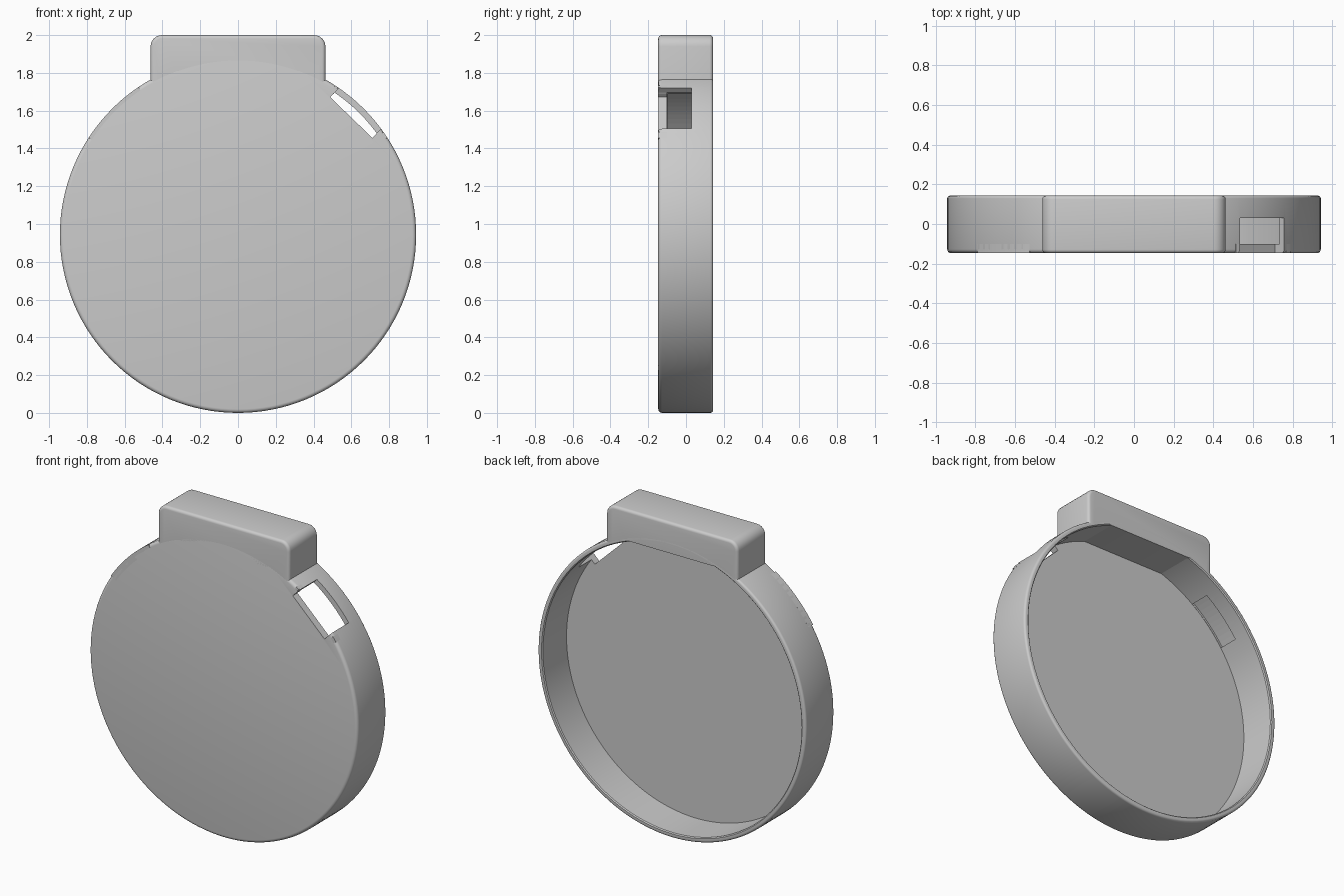
import bpy, bmesh
from math import sin, cos, radians, pi, sqrt
from mathutils import Matrix, Vector

if "Cube" in bpy.data.objects:
    bpy.data.objects.remove(bpy.data.objects["Cube"], do_unlink=True)

R, RI, CZ = 0.943, 0.91, 0.943          # outer radius, inner radius, centre height
FRONT, FLOOR, BACK = -0.147, -0.1, 0.143
BEV = 0.02

gray = bpy.data.materials.new("plain gray")
gray.use_nodes = True
gray.diffuse_color = (0.6, 0.6, 0.6, 1)
gray.node_tree.nodes["Principled BSDF"].inputs["Base Color"].default_value = (0.6, 0.6, 0.6, 1)


def finish(name, bm):
    bmesh.ops.recalc_face_normals(bm, faces=bm.faces)
    mesh = bpy.data.meshes.new(name)
    bm.to_mesh(mesh)
    bm.free()
    mesh.materials.append(gray)
    ob = bpy.data.objects.new(name, mesh)
    bpy.context.collection.objects.link(ob)
    return ob


def smooth(ob):
    bpy.ops.object.select_all(action='DESELECT')
    ob.select_set(True)
    bpy.context.view_layer.objects.active = ob
    bpy.ops.object.shade_smooth_by_angle(angle=radians(35))


def polar(r, a, y):
    return Vector((r * cos(a), y, CZ + r * sin(a)))


def cup():
    """Lathe the open-backed round tray about the y axis."""
    prof = [(R - BEV + BEV * sin(t), FRONT + BEV - BEV * cos(t)) for t in [i * pi / 8 for i in range(5)]]
    b = 0.014
    prof += [(R - b + b * cos(t), BACK - b + b * sin(t)) for t in [i * pi / 8 for i in range(5)]]
    prof += [(RI + 0.006, BACK), (RI, BACK - 0.006), (RI, FLOOR)]
    n = 128
    bm = bmesh.new()
    rings = [[bm.verts.new(polar(r, 2 * pi * i / n, y)) for i in range(n)] for r, y in prof]
    for p, q in zip(rings, rings[1:]):
        for i in range(n):
            j = (i + 1) % n
            bm.faces.new((p[i], p[j], q[j], q[i]))
    bm.faces.new(rings[0])
    bm.faces.new(rings[-1])
    return finish("round_tray", bm)


def arc_block(name, a0, a1, r0, r1, y0, y1):
    """Curved block between two angles, radii and depths."""
    n = 10
    bm = bmesh.new()
    rows = []
    for i in range(n + 1):
        a = radians(a0 + (a1 - a0) * i / n)
        rows.append([bm.verts.new(polar(r, a, y)) for r, y in ((r0, y0), (r1, y0), (r1, y1), (r0, y1))])
    for p, q in zip(rows, rows[1:]):
        for k in range(4):
            m = (k + 1) % 4
            bm.faces.new((p[k], p[m], q[m], q[k]))
    bm.faces.new(rows[0])
    bm.faces.new(rows[-1])
    return finish(name, bm)


def cut(ob, cutter):
    mod = ob.modifiers.new("cut", 'BOOLEAN')
    mod.operation, mod.solver, mod.object = 'DIFFERENCE', 'EXACT', cutter
    cutter.hide_render = True
    cutter.hide_set(True)


def top_tab():
    """Solid block with rounded corners, its underside following the tray wall."""
    w, c, top = 0.463, 0.06, 2.0
    half = [(w - c + c * cos(t), top - c + c * sin(t)) for t in [i * pi / 12 for i in range(7)]]
    under = [(x, CZ + sqrt(0.925 ** 2 - x * x)) for x in (0.463, 0.42, 0.37, 0.32)]
    under.append((0.29, CZ + sqrt(RI ** 2 - 0.29 ** 2)))
    right = under[::-1] + half
    outline = right + [(-x, z) for x, z in reversed(right)]
    bm = bmesh.new()
    f = bm.faces.new([bm.verts.new((x, FRONT, z)) for x, z in outline])
    ext = bmesh.ops.extrude_face_region(bm, geom=[f])
    bmesh.ops.translate(bm, vec=(0, BACK - FRONT, 0),
                        verts=[v for v in ext["geom"] if isinstance(v, bmesh.types.BMVert)])
    # round the front and back edges, except along the underside
    rim = []
    for e in bm.edges:
        a, b = (v.co for v in e.verts)
        if abs(a.y - b.y) < 0.001 and max(a.z, b.z) > 1.9:
            rim.append(e)
    bmesh.ops.bevel(bm, geom=rim, offset=BEV * 0.9, segments=4, profile=0.5, affect='EDGES')
    return finish("top_tab", bm)


tray = cup()

# Open slot in the wall and front, upper left
bm = bmesh.new()
bmesh.ops.create_cube(bm, size=1)
bm.transform(Matrix.Translation((0, 0, CZ)) @ Matrix.Rotation(radians(-46), 4, 'Y')
             @ Matrix.Translation((0.963, -0.085, 0)) @ Matrix.Diagonal((0.2, 0.23, 0.31, 1)))
cut(tray, finish("slot_cutter", bm))

# Shallow pocket inside the opposite wall
cut(tray, arc_block("pocket_cutter", 125, 144, 0.86, 0.922, FLOOR + 0.002, 0.03))
smooth(tray)
smooth(top_tab())

# Square front edge beside the slot and across the opposite side
for name, a0, a1 in (("lower_slot_edge", 33, 35.2), ("upper_slot_edge", 55.8, 57),
                     ("opposite_edge", 124, 147)):
    smooth(arc_block(name, a0, a1, 0.9, R, FRONT, FLOOR))
